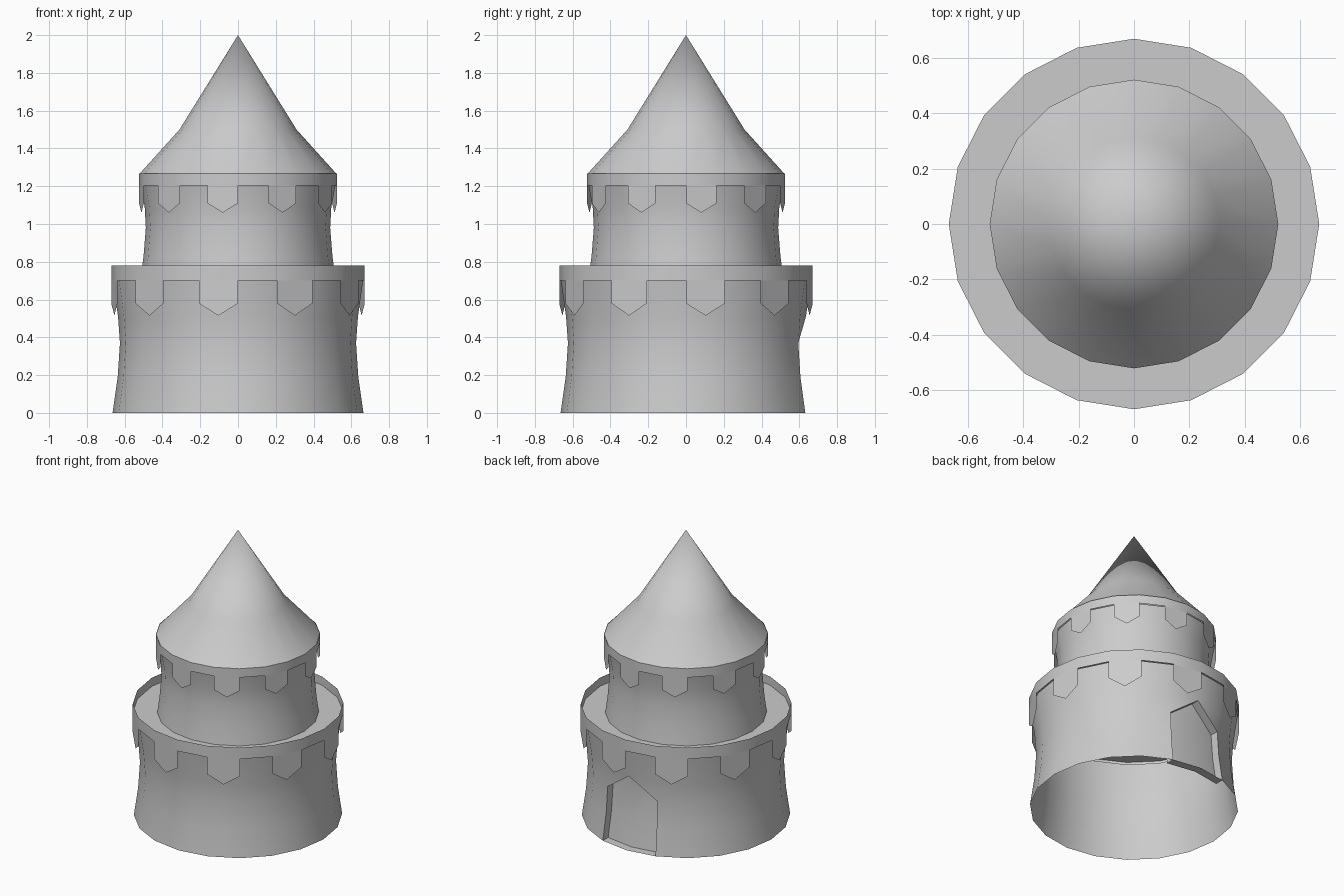
import bpy, bmesh, math

if "Cube" in bpy.data.objects:
    bpy.data.objects.remove(bpy.data.objects["Cube"])

SIDES = 20
STEP = 2 * math.pi / SIDES


def point(i, r, z):
    return (r * math.cos(i * STEP), r * math.sin(i * STEP), z)


def finish(bm, name):
    me = bpy.data.meshes.new(name)
    bm.to_mesh(me)
    bm.free()
    ob = bpy.data.objects.new(name, me)
    bpy.context.collection.objects.link(ob)
    bpy.ops.object.select_all(action='DESELECT')
    ob.select_set(True)
    bpy.context.view_layer.objects.active = ob
    bpy.ops.object.shade_smooth_by_angle(angle=math.radians(35))
    return ob


def lathe(profile):
    """Turn a (radius, z) profile; radius 0 becomes one tip vertex."""
    bm = bmesh.new()
    rings = []
    for r, z in profile:
        if r == 0:
            rings.append([bm.verts.new((0, 0, z))] * SIDES)
        else:
            rings.append([bm.verts.new(point(i, r, z)) for i in range(SIDES)])
    for low, high in zip(rings, rings[1:]):
        for i in range(SIDES):
            j = (i + 1) % SIDES
            quad = [low[i], low[j], high[j], high[i]]
            bm.faces.new(list(dict.fromkeys(quad)))
    return bm, rings


def trim(name, r, top, bottom, shoulder, tip):
    """Band with pointed tabs hanging from every second side."""
    bm, _ = lathe([(r, bottom), (r, top)])
    finish(bm, name + "_band")
    bm = bmesh.new()
    for i in range(0, SIDES, 2):
        pts = [point(i, r, bottom), point(i, r, shoulder),
               point(i + 0.5, r * math.cos(STEP / 2), tip),
               point(i + 1, r, shoulder), point(i + 1, r, bottom)]
        bm.faces.new([bm.verts.new(p) for p in pts])
    finish(bm, name + "_tabs")


# Lower wall, with a pointed doorway recessed into two sides at the back
bm, rings = lathe([(0.664, 0), (0.637, 0.19), (0.625, 0.37),
                   (0.635, 0.51), (0.662, 0.70)])
door = []
for side, outer in ((4, 4), (5, 6)):
    for k in range(3):
        corners = {rings[k][side], rings[k][side + 1],
                   rings[k + 1][side], rings[k + 1][side + 1]}
        face = next(f for f in bm.faces if set(f.verts) == corners)
        if k == 2:
            a, peak, base = rings[2][outer], rings[3][5], rings[2][5]
            bmesh.utils.face_split(face, a, peak)
            face = next(f for f in bm.faces if set(f.verts) == {a, peak, base})
        door.append(face)
res = bmesh.ops.extrude_face_region(bm, geom=door)
moved = [g for g in res["geom"] if isinstance(g, bmesh.types.BMVert)]
bmesh.ops.translate(bm, verts=moved, vec=(0, -0.06, 0))
old = [f for f in door if f.is_valid]
if old:
    bmesh.ops.delete(bm, geom=old, context='FACES')
finish(bm, "lower_wall")

# Walkway behind the lower rim
bm, _ = lathe([(0.67, 0.72), (0.515, 0.72)])
finish(bm, "walkway")
trim("lower", 0.671, 0.78, 0.70, 0.58, 0.515)

# Upper wall
bm, _ = lathe([(0.515, 0.72), (0.50, 0.83), (0.488, 0.98),
               (0.494, 1.09), (0.516, 1.205)])
finish(bm, "upper_wall")
trim("upper", 0.524, 1.267, 1.205, 1.11, 1.06)

# Pointed roof
bm, _ = lathe([(0.522, 1.265), (0.31, 1.50), (0, 2.0)])
finish(bm, "roof")
